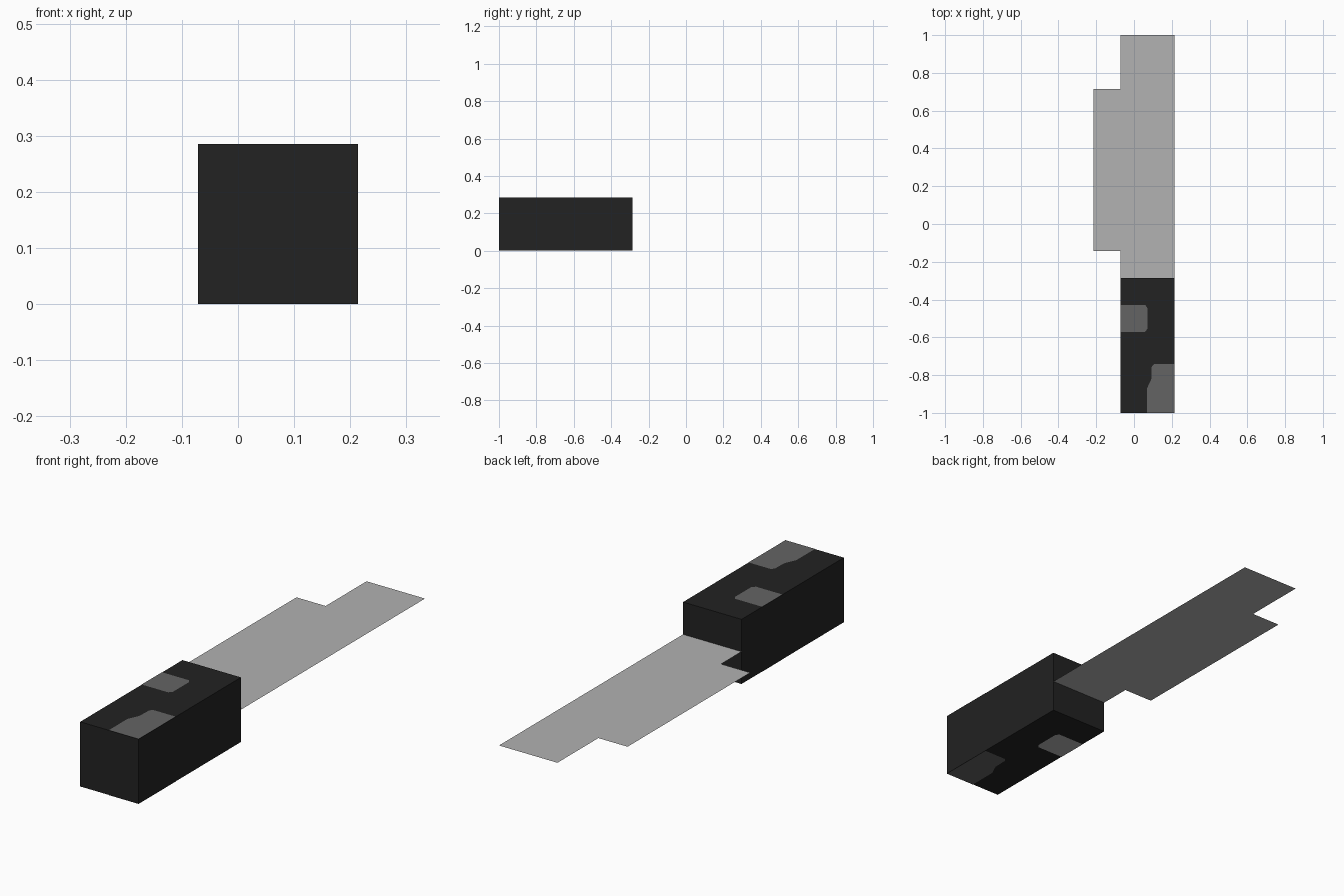
import bpy
import bmesh

if "Cube" in bpy.data.objects:
    bpy.data.objects.remove(bpy.data.objects["Cube"])

U = 1 / 7  # one block unit


def material(name, value):
    m = bpy.data.materials.new(name)
    m.diffuse_color = (value, value, value, 1)
    m.use_nodes = True
    m.node_tree.nodes["Principled BSDF"].inputs["Base Color"].default_value = m.diffuse_color
    return m


black = material("charcoal", 0.0160)
mid = material("mid_grey", 0.127)
light = material("light_grey", 0.445)


def flat_part(name, points, z, mat, down=False):
    """One flat outline facing up, or down if asked."""
    bm = bmesh.new()
    face = bm.faces.new([bm.verts.new((x, y, z)) for x, y in points])
    face.normal_update()
    if (face.normal.z < 0) != down:
        face.normal_flip()
    me = bpy.data.meshes.new(name)
    bm.to_mesh(me)
    bm.free()
    me.materials.append(mat)
    ob = bpy.data.objects.new(name, me)
    bpy.context.collection.objects.link(ob)
    return ob


# Handle block: 2 x 5 x 2 units
bpy.ops.mesh.primitive_cube_add(size=1, location=(U / 2, -4.5 * U, U))
handle = bpy.context.object
handle.name = "handle_block"
handle.scale = (2 * U, 5 * U, 2 * U)
bpy.ops.object.transform_apply(location=True, rotation=False, scale=True)
handle.data.materials.append(black)

# Paper-thin blade at half height, with a wider tab on the left
flat_part("blade", [(-.5 * U, -2 * U), (1.5 * U, -2 * U), (1.5 * U, 7 * U),
                    (-.5 * U, 7 * U), (-.5 * U, 5 * U), (-1.5 * U, 5 * U),
                    (-1.5 * U, -U), (-.5 * U, -U)], U, light)

# Painted patches on the top and bottom of the handle
end_patch = [(.069, -1), (.214, -1), (.214, -.742), (.105, -.742),
             (.094, -.755), (.092, -.82), (.069, -.87)]
side_patch = [(-.0714, -.571), (.058, -.571), (.071, -.555),
              (.071, -.445), (.060, -.429), (-.0714, -.429)]
top, bottom = 2 * U + .001, -.001
flat_part("top_end_patch", end_patch, top, mid)
flat_part("top_side_patch", side_patch, top, mid)
flat_part("bottom_end_patch", end_patch, bottom, mid, down=True)
flat_part("bottom_side_patch", side_patch, bottom, light, down=True)
